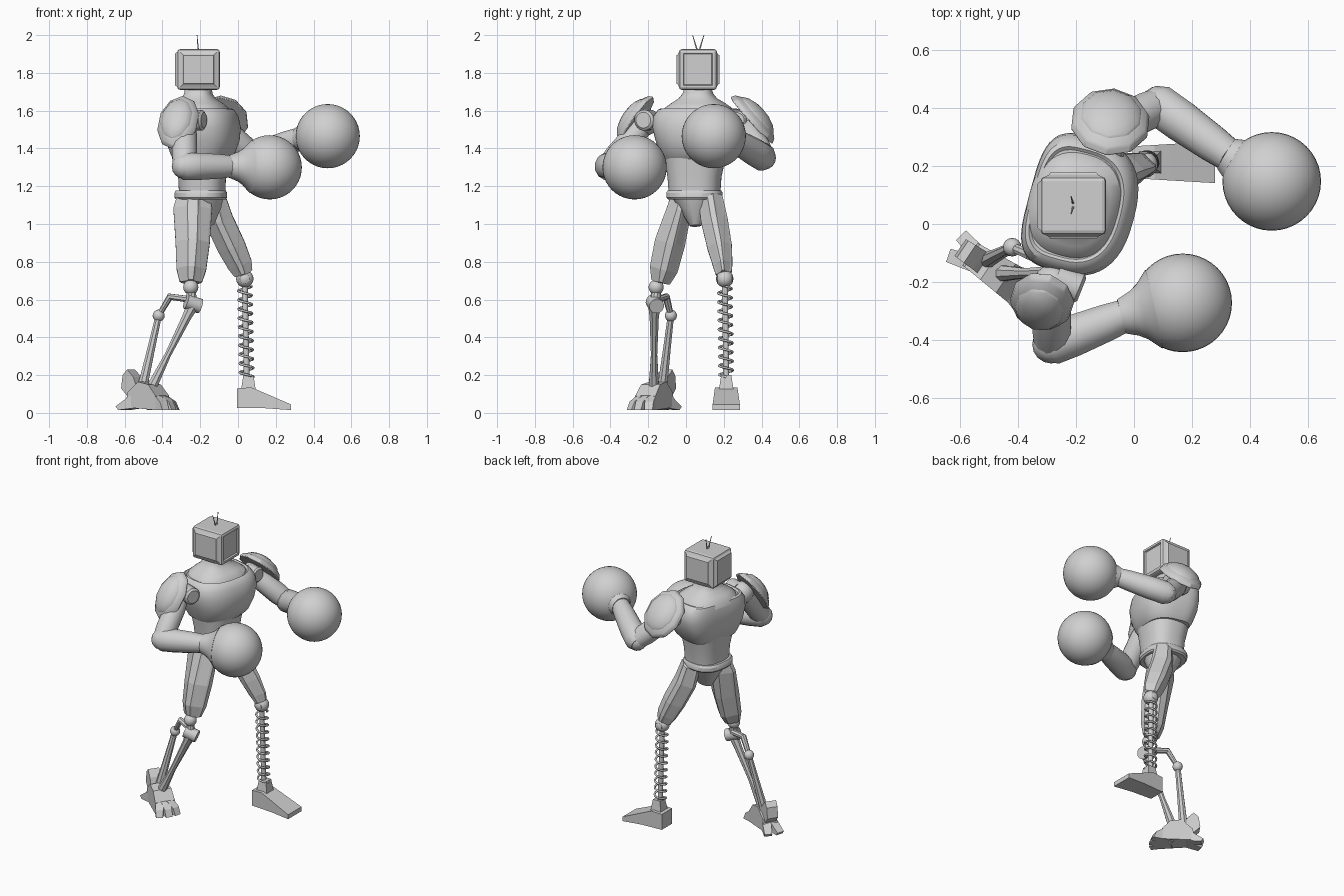
import bpy, bmesh, math
from mathutils import Vector, Matrix

if "Cube" in bpy.data.objects:
    bpy.data.objects.remove(bpy.data.objects["Cube"])

grey = bpy.data.materials.new("plain grey")
grey.use_nodes = True
grey.diffuse_color = (0.63, 0.63, 0.63, 1)
grey.node_tree.nodes["Principled BSDF"].inputs["Base Color"].default_value = (0.63, 0.63, 0.63, 1)


def finish(name, bm, smooth=True, bevel=0):
    bmesh.ops.recalc_face_normals(bm, faces=bm.faces)
    me = bpy.data.meshes.new(name)
    bm.to_mesh(me)
    bm.free()
    me.materials.append(grey)
    ob = bpy.data.objects.new(name, me)
    bpy.context.collection.objects.link(ob)
    if smooth:
        bpy.ops.object.select_all(action='DESELECT')
        ob.select_set(True)
        bpy.context.view_layer.objects.active = ob
        bpy.ops.object.shade_smooth_by_angle(angle=math.radians(32))
    if bevel:
        mod = ob.modifiers.new("bevel", 'BEVEL')
        mod.width, mod.segments = bevel, 2
    return ob


def skin(name, rings, smooth=True, panels=None):
    """Join rings of points into a closed skin; panels picks raised strips."""
    bm = bmesh.new()
    rows = [[bm.verts.new(p) for p in r] for r in rings]
    n = len(rows[0])
    strips = {}
    for a, b in zip(rows, rows[1:]):
        for i in range(n):
            j = (i + 1) % n
            strips.setdefault(i, []).append(bm.faces.new((a[i], a[j], b[j], b[i])))
    bm.faces.new(rows[0][::-1])
    bm.faces.new(rows[-1])
    bmesh.ops.recalc_face_normals(bm, faces=bm.faces)
    for i in panels or []:
        bmesh.ops.inset_region(bm, faces=strips[i], thickness=0.01, depth=0.01)
    return finish(name, bm, smooth)


def limb(name, points, radii, n=16, smooth=True, panels=None):
    """Round or oval limb through points; a pair of radii gives an oval."""
    pts = [Vector(p) for p in points]
    d = (pts[-1] - pts[0]).normalized()
    hint = Vector((0, 0, 1)) if abs(d.z) < 0.8 else Vector((1, 0, 0))
    u = (hint - d * hint.dot(d)).normalized()
    v = d.cross(u)
    rings = []
    for p, r in zip(pts, radii):
        ru, rv = r if isinstance(r, tuple) else (r, r)
        angles = [2 * math.pi * (i + 0.5) / n for i in range(n)]
        rings.append([p + u * ru * math.cos(a) + v * rv * math.sin(a) for a in angles])
    return skin(name, rings, smooth, panels)


def along(a, b, ts):
    return [Vector(a).lerp(Vector(b), t) for t in ts]


def ball(name, c, r, seg=24):
    bm = bmesh.new()
    bmesh.ops.create_uvsphere(bm, u_segments=seg, v_segments=seg // 2, radius=r,
                              matrix=Matrix.Translation(c))
    return finish(name, bm)


def body(name, levels, turn, back=1.0, square=0.8, n=48):
    """Rounded sections (x, y, z, depth, width); back and square shape the rear half."""
    rings = []
    for x, y, z, depth, width in levels:
        ring = []
        for i in range(n):
            a = 2 * math.pi * i / n
            c, s = math.cos(a), math.sin(a)
            power, reach = (0.8, depth) if c > 0 else (square, depth * back)
            p = Vector((reach * math.copysign(abs(c) ** power, c),
                        width * math.copysign(abs(s) ** power, s), 0))
            ring.append(Matrix.Rotation(turn, 3, 'Z') @ p + Vector((x, y, z)))
        rings.append(ring)
    return skin(name, rings)


def prism(name, profile, back, front, origin, heading=0):
    """Side profile given width; half width goes from back to front."""
    xs = [p[0] for p in profile]
    lo, span = min(xs), max(xs) - min(xs)
    turn = Matrix.Rotation(heading, 3, 'Z')
    rings = [[turn @ Vector((x, side * (back + (front - back) * (x - lo) / span), z)) + Vector(origin)
              for x, z in profile] for side in (-1, 1)]
    return skin(name, rings, False)


def dome(name, c, normal, size):
    bm = bmesh.new()
    bmesh.ops.create_uvsphere(bm, u_segments=10, v_segments=8, radius=1)
    bmesh.ops.bisect_plane(bm, geom=bm.verts[:] + bm.edges[:] + bm.faces[:], plane_co=(0, 0, 0.05),
                           plane_no=(0, 0, -1), clear_outer=True)
    bmesh.ops.holes_fill(bm, edges=[e for e in bm.edges if e.is_boundary])
    m = Vector(normal).to_track_quat('Z', 'Y').to_matrix().to_4x4()
    bm.transform(Matrix.Translation(c) @ m @ Matrix.Diagonal((*size, 1)))
    return finish(name, bm, True, 0.006)


# Head: a box with a sunken screen and raised side panels
bm = bmesh.new()
bmesh.ops.create_cube(bm, size=1, matrix=Matrix.Translation((-0.209, 0.063, 1.818))
                      @ Matrix.Diagonal((0.225, 0.2, 0.215, 1)))
bmesh.ops.bevel(bm, geom=[e for e in bm.edges], offset=0.014, segments=2, affect='EDGES', profile=0.5)
for f in [f for f in bm.faces if f.calc_area() > 0.02]:
    if f.normal.x > 0.9:
        bmesh.ops.inset_region(bm, faces=[f], thickness=0.012, depth=0)
        bmesh.ops.inset_region(bm, faces=[f], thickness=0.006, depth=-0.01)
    elif abs(f.normal.y) > 0.9:
        bmesh.ops.inset_region(bm, faces=[f], thickness=0.02, depth=0.007)
        bmesh.ops.inset_region(bm, faces=[f], thickness=0.006, depth=0.007)
    elif f.normal.x < -0.9:
        bmesh.ops.inset_region(bm, faces=[f], thickness=0.015, depth=0.012)
finish("head", bm, False)
for side in (-1, 1):
    limb("antenna", [(-0.21, 0.065 + side * 0.006, 1.92), (-0.217, 0.065 + side * 0.03, 2.0)],
         [0.004, 0.002], 6)

# Torso
TURN = math.radians(-15)
body("abdomen", [(-0.19, 0.045, 1.15, 0.12, 0.135), (-0.19, 0.045, 1.25, 0.125, 0.142),
                 (-0.195, 0.05, 1.4, 0.15, 0.17)], TURN / 2)
body("chest", [(-0.2, 0.055, 1.34, 0.145, 0.17), (-0.195, 0.06, 1.37, 0.17, 0.19),
               (-0.195, 0.063, 1.44, 0.195, 0.22), (-0.195, 0.065, 1.51, 0.2, 0.24),
               (-0.2, 0.065, 1.57, 0.192, 0.235), (-0.205, 0.065, 1.605, 0.175, 0.21),
               (-0.205, 0.065, 1.612, 0.162, 0.195), (-0.205, 0.065, 1.604, 0.152, 0.185)],
     TURN, 0.85, 0.55)
body("neck", [(-0.205, 0.065, 1.58, 0.16, 0.19), (-0.205, 0.065, 1.615, 0.148, 0.175),
              (-0.207, 0.065, 1.64, 0.12, 0.14), (-0.21, 0.063, 1.665, 0.088, 0.1),
              (-0.21, 0.063, 1.69, 0.072, 0.08), (-0.21, 0.063, 1.72, 0.07, 0.07)], TURN)
body("belt", [(-0.197, 0.045, 1.13, 0.13, 0.138), (-0.197, 0.045, 1.14, 0.138, 0.148),
              (-0.197, 0.045, 1.165, 0.138, 0.148), (-0.197, 0.045, 1.178, 0.13, 0.14)], TURN / 2)
limb("pelvis", [(-0.19, 0.045, 1.14), (-0.18, 0.048, 1.08), (-0.175, 0.05, 0.99)],
     [(0.12, 0.12), (0.095, 0.085), (0.05, 0.03)], 12)


# Arms, each ending in a round glove
def arm(side, shoulder, elbow, wrist, glove, pad, normal, width):
    s, e, w, g = (Vector(p) for p in (shoulder, elbow, wrist, glove))
    ball(side + "_shoulder_joint", s, 0.07)
    limb(side + "_upper_arm", along(s, e, (0, 0.3, 0.75, 1)), [0.05, 0.066, 0.068, 0.06], 12)
    ball(side + "_elbow", e, 0.066, 16)
    limb(side + "_forearm", along(e, w, (-0.14, 0, 0.3, 0.75, 1)),
         [0.05, 0.074, 0.074, 0.066, 0.058], 12)
    limb(side + "_cuff", along(w, g, (-0.08, 0.02, 0.15, 0.3, 0.5)),
         [0.06, 0.068, 0.078, 0.098, 0.14], 32)
    ball(side + "_glove", g, 0.17, 40)
    n = Vector(normal).normalized()
    dome(side + "_shoulder_pad", Vector(pad) - n * 0.03, n, (width, 0.17, 0.075))
    dome(side + "_pad_plate", Vector(pad), n, (width * 0.8, 0.135, 0.06))


arm("right", (-0.28, -0.21, 1.54), (-0.285, -0.415, 1.305), (-0.03, -0.315, 1.305),
    (0.168, -0.272, 1.3), (-0.322, -0.28, 1.548), (-0.25, -0.75, 0.52), 0.115)
arm("left", (-0.11, 0.31, 1.53), (0.085, 0.41, 1.352), (0.33, 0.235, 1.455),
    (0.475, 0.147, 1.465), (-0.08, 0.365, 1.565), (0.08, 0.72, 0.65), 0.142)
limb("right_shoulder_ring", [(-0.27, -0.19, 1.55), (-0.19, -0.222, 1.55), (-0.18, -0.226, 1.55)],
     [0.055, 0.055, 0.042], 20)
limb("left_shoulder_ring", [(-0.11, 0.28, 1.55), (-0.04, 0.27, 1.55), (-0.03, 0.268, 1.55)],
     [0.05, 0.05, 0.04], 20)

# Armoured thighs and knees
limb("right_thigh", [(-0.235, -0.02, 1.14), (-0.24, -0.035, 1.08), (-0.24, -0.085, 0.9),
                     (-0.247, -0.118, 0.76), (-0.25, -0.135, 0.69)],
     [(0.085, 0.055), (0.1, 0.06), (0.087, 0.077), (0.074, 0.07), (0.052, 0.042)],
     8, False, (1, 3, 5, 7))
limb("left_thigh", [(-0.13, 0.13, 1.14), (-0.1, 0.15, 1.02), (-0.035, 0.178, 0.88),
                    (0.01, 0.194, 0.785), (0.03, 0.2, 0.735)],
     [(0.058, 0.058), (0.07, 0.066), (0.07, 0.06), (0.06, 0.045), (0.042, 0.035)],
     8, False, (1, 3, 5, 7))
ball("right_knee", (-0.25, -0.158, 0.665), 0.04)
ball("left_knee", (0.036, 0.205, 0.71), 0.046)
limb("left_knee_pin", [(0.036, 0.165, 0.71), (0.036, 0.245, 0.71)], [0.025, 0.025], 12)

# Left shin: a coil spring around a rod, on a wedge foot
top, low = Vector((0.036, 0.206, 0.67)), Vector((0.046, 0.213, 0.19))
limb("spring_rod", [top, low], [0.016, 0.016], 12)
curve = bpy.data.curves.new("shin_spring", 'CURVE')
curve.dimensions, curve.bevel_depth, curve.bevel_resolution = '3D', 0.0065, 1
line = curve.splines.new('POLY')
TURNS, STEPS = 10, 18
line.points.add(TURNS * STEPS)
for i, point in enumerate(line.points):
    a = 2 * math.pi * i / STEPS
    p = top.lerp(low, i / (TURNS * STEPS)) + Vector((math.cos(a), math.sin(a), 0)) * 0.036
    point.co = (*p, 1)
curve.materials.append(grey)
bpy.context.collection.objects.link(bpy.data.objects.new("shin_spring", curve))
limb("left_ankle", [(0.055, 0.213, 0.12), (0.055, 0.213, 0.2)], [(0.055, 0.055), (0.038, 0.038)], 4, False)
prism("left_foot", [(-0.005, 0.025), (-0.005, 0.13), (0.07, 0.135), (0.13, 0.11), (0.28, 0.045),
                    (0.28, 0.015), (0.14, 0.025)], 0.055, 0.072, (0, 0.213, 0))

# Right shin: hinge with two linked rods
limb("shin_link", [(-0.25, -0.158, 0.66), (-0.24, -0.165, 0.55)], [0.025, 0.03], 10)
limb("shin_hinge", [(-0.275, -0.175, 0.59), (-0.2, -0.155, 0.565)], [0.04, 0.04], 16)
limb("front_rod", along((-0.24, -0.168, 0.57), (-0.46, -0.17, 0.13), (0, 0.15, 0.6, 1)),
     [0.034, 0.026, 0.018, 0.03], 8)
limb("link_bar", [(-0.25, -0.15, 0.6), (-0.36, -0.105, 0.615), (-0.42, -0.08, 0.515)],
     [0.022, 0.02, 0.016], 8)
ball("rod_joint", (-0.42, -0.08, 0.515), 0.032, 16)
limb("rear_rod", along((-0.42, -0.08, 0.515), (-0.505, -0.125, 0.14), (0, 0.5, 1)),
     [0.018, 0.022, 0.028], 8)

# Right clawed foot
AIM = math.radians(-34)
HOME = Vector((-0.475, -0.165, 0))
prism("right_foot", [(-0.12, 0.03), (-0.1, 0.11), (-0.03, 0.165), (0.04, 0.15), (0.09, 0.09),
                     (0.09, 0.015)], 0.045, 0.065, HOME, AIM)
for spread in (-22, 0, 22):
    prism("toe", [(0.03, 0.015), (0.03, 0.1), (0.1, 0.09), (0.145, 0.06), (0.165, 0.015)],
          0.032, 0.022, HOME, AIM + math.radians(spread))
for spread in (168, 195):
    prism("heel_claw", [(0.03, 0.03), (0.04, 0.12), (0.11, 0.08), (0.175, 0.035), (0.16, 0.015)],
          0.03, 0.024, HOME, AIM + math.radians(spread))
prism("heel_guard", [(-0.15, 0.13), (-0.14, 0.2), (-0.11, 0.23), (-0.07, 0.19), (-0.04, 0.12),
                     (-0.1, 0.08)], 0.035, 0.04, HOME, AIM)
